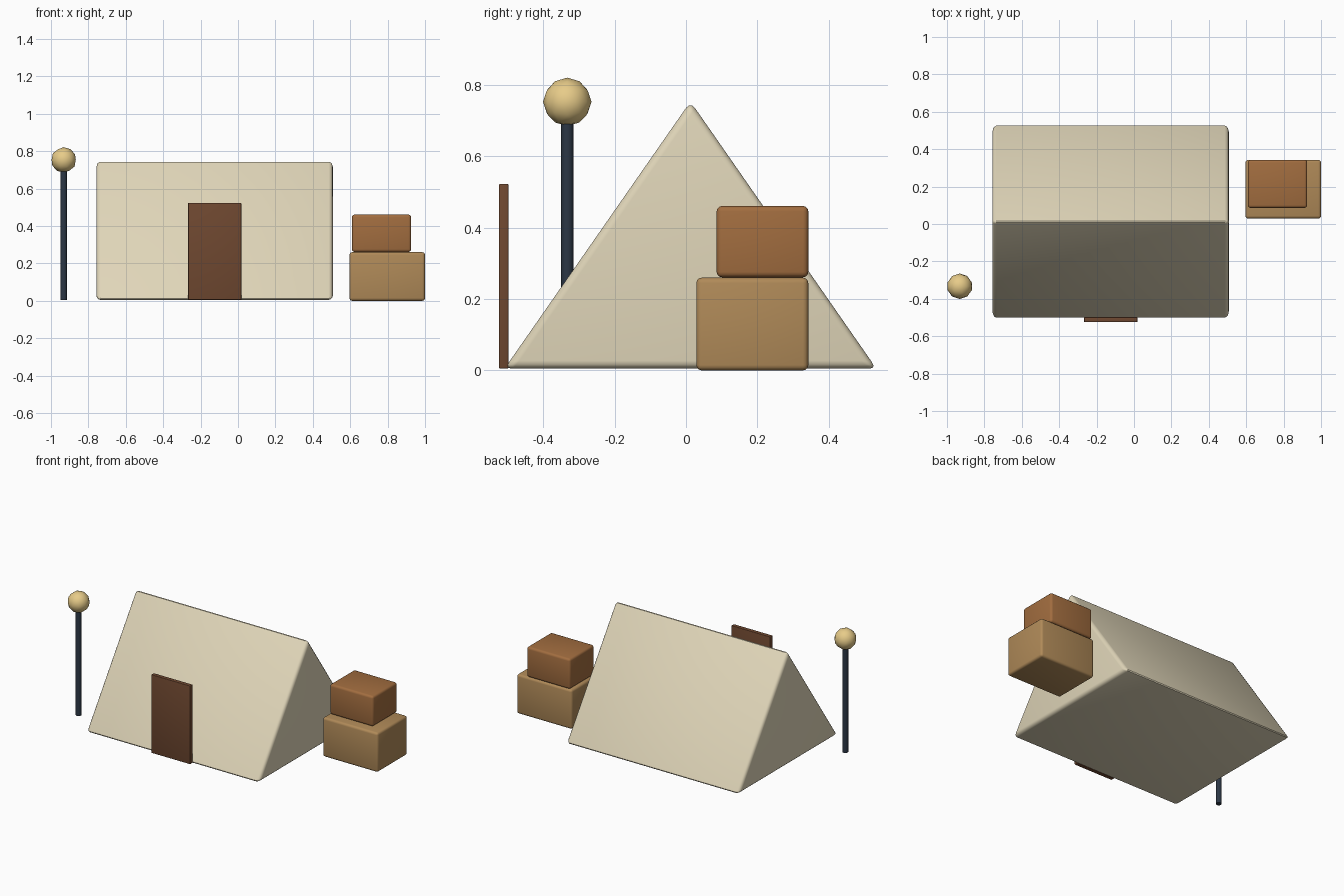
import bpy, bmesh, math

if "Cube" in bpy.data.objects:
    bpy.data.objects.remove(bpy.data.objects["Cube"])


def finish(obj, color, bevel=0.0, segments=3):
    mat = bpy.data.materials.new(obj.name + "_paint")
    mat.diffuse_color = (*color, 1)
    mat.use_nodes = True
    mat.node_tree.nodes["Principled BSDF"].inputs["Base Color"].default_value = mat.diffuse_color
    obj.data.materials.append(mat)
    bpy.ops.object.select_all(action='DESELECT')
    obj.select_set(True)
    bpy.context.view_layer.objects.active = obj
    if bevel:
        mod = obj.modifiers.new("soft_edges", 'BEVEL')
        mod.width = bevel
        mod.segments = segments
        mod.limit_method = 'ANGLE'
        bpy.ops.object.modifier_apply(modifier=mod.name)
    bpy.ops.object.shade_smooth_by_angle(angle=math.radians(35))


def box(name, x, y, z, color, bevel):
    bpy.ops.mesh.primitive_cube_add(size=1)
    obj = bpy.context.object
    obj.name = name
    for v in obj.data.vertices:
        v.co = [(r[0] + r[1]) / 2 + c * (r[1] - r[0]) for r, c in zip((x, y, z), v.co)]
    finish(obj, color, bevel)


# Tent: triangular profile extruded along x
bm = bmesh.new()
profile = [(-0.509, 0.005), (0.534, 0.005), (0.0125, 0.754)]
face = bm.faces.new([bm.verts.new((-0.757, y, z)) for y, z in profile])
ext = bmesh.ops.extrude_face_region(bm, geom=[face])
bmesh.ops.translate(bm, vec=(1.264, 0, 0),
                    verts=[g for g in ext["geom"] if isinstance(g, bmesh.types.BMVert)])
bmesh.ops.recalc_face_normals(bm, faces=bm.faces)
mesh = bpy.data.meshes.new("tent_body")
bm.to_mesh(mesh)
bm.free()
tent = bpy.data.objects.new("tent_body", mesh)
bpy.context.collection.objects.link(tent)
finish(tent, (0.74, 0.665, 0.48), 0.022)

# Door flap standing just in front of the tent
box("door_flap", (-0.267, 0.018), (-0.525, -0.498), (0.005, 0.523), (0.16, 0.065, 0.03), 0.004)

# Stacked crates
box("lower_crate", (0.596, 1.0), (0.029, 0.343), (0.0, 0.26), (0.434, 0.254, 0.098), 0.015)
box("upper_crate", (0.609, 0.926), (0.086, 0.343), (0.261, 0.461), (0.36, 0.153, 0.05), 0.015)

# Lamp post and round lamp
bpy.ops.mesh.primitive_cylinder_add(vertices=12, radius=0.0175, depth=0.70,
                                    location=(-0.932, -0.333, 0.355))
bpy.context.object.name = "lamp_post"
finish(bpy.context.object, (0.025, 0.038, 0.06))
bpy.ops.mesh.primitive_ico_sphere_add(subdivisions=2, radius=0.068,
                                      location=(-0.932, -0.333, 0.753))
bpy.context.object.name = "lamp_globe"
finish(bpy.context.object, (0.8, 0.6, 0.25))
